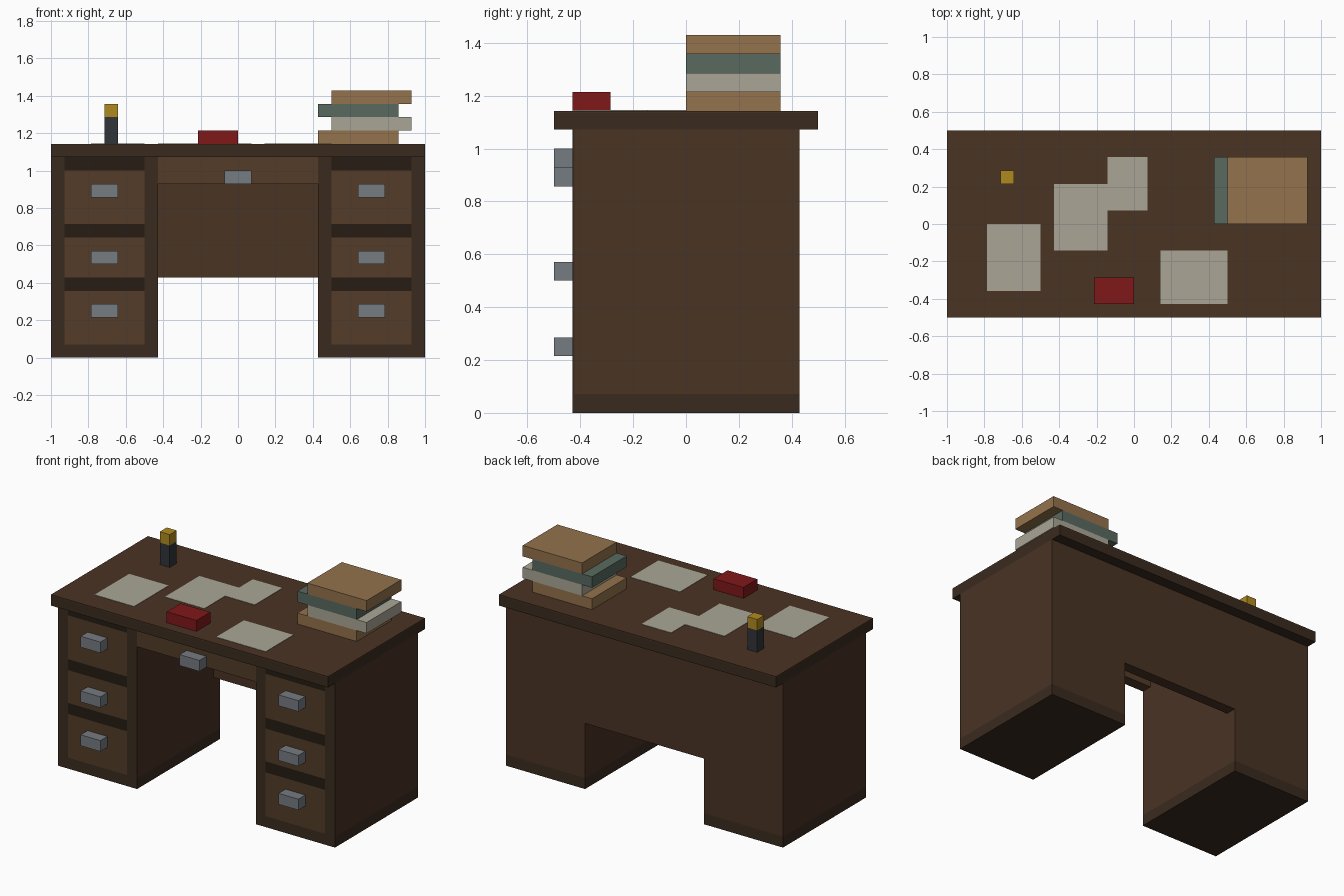
import bpy, bmesh

if "Cube" in bpy.data.objects:
    bpy.data.objects.remove(bpy.data.objects["Cube"])

U = 1 / 14  # one block of the grid


def material(name, r, g, b):
    m = bpy.data.materials.new(name)
    lin = [(c / 255 / 12.92) if c < 11 else ((c / 255 + 0.055) / 1.055) ** 2.4 for c in (r, g, b)]
    m.diffuse_color = (*lin, 1)
    m.use_nodes = True
    m.node_tree.nodes["Principled BSDF"].inputs["Base Color"].default_value = m.diffuse_color
    return m


wood = material("wood", 74, 51, 36)
drawer_wood = material("drawer_wood", 84, 60, 40)
trim = material("trim", 58, 43, 31)
gap = material("dark_gap", 38, 28, 20)
metal = material("metal", 118, 124, 130)
paper = material("paper", 170, 166, 150)
tan = material("tan_cover", 148, 115, 76)
green = material("green_cover", 88, 106, 96)
red = material("red", 128, 24, 26)
black = material("black", 48, 52, 56)
gold = material("gold", 176, 138, 32)


def box(name, x, y, z, mat):
    """Box from (min, max) pairs in blocks."""
    bm = bmesh.new()
    bmesh.ops.create_cube(bm, size=1)
    for v in bm.verts:
        v.co = [(r[0] if c < 0 else r[1]) * U for c, r in zip(v.co, (x, y, z))]
    mesh = bpy.data.meshes.new(name)
    bm.to_mesh(mesh)
    bm.free()
    mesh.materials.append(mat)
    ob = bpy.data.objects.new(name, mesh)
    bpy.context.collection.objects.link(ob)
    return ob


# Desk top: dark edge with a wooden surface
box("top_edge", (-14, 14), (-7, 7), (15, 15.9), trim)
box("top_surface", (-14, 14), (-7, 7), (15.9, 16), wood)

# Two pedestals with three drawers each
FACE = (-6, -5.9)
for side, s in (("left", -1), ("right", 1)):
    def span(a, b):
        return (min(s * a, s * b), max(s * a, s * b))

    box(side + "_plinth", span(6, 14), (-6, 6), (0, 1), trim)
    box(side + "_carcass", span(6, 14), (-5.9, 6), (1, 15), wood)
    box(side + "_inner_stile", span(6, 7), FACE, (1, 15), trim)
    box(side + "_outer_stile", span(13, 14), FACE, (1, 15), trim)
    for i, (z0, z1, hz) in enumerate(((1, 5, 3), (6, 9, 7), (10, 14, 12)), 1):
        box(f"{side}_drawer_{i}", span(7, 13), FACE, (z0, z1), drawer_wood)
        box(f"{side}_rail_{i}", span(7, 13), FACE, (z1, z1 + 1), gap)
        # handles sit at the same offset centre on both drawer columns
        box(f"{side}_handle_{i}", span(9, 11), (-7, -6), (hz, hz + 1), metal)

# Knee space: back panel, middle drawer front and its handle
box("back_panel", (-6, 6), (5, 6), (6, 15), wood)
box("middle_drawer", (-6, 6), (-6, -5), (13, 15), drawer_wood)
box("middle_handle", (-1, 1), (-7, -6), (13, 14), metal)

# Stacked books, alternately shifted
for i, mat in enumerate((tan, paper, green, tan)):
    x0 = 6 + i % 2
    box(f"book_{i + 1}", (x0, x0 + 6), (0, 5), (16 + i, 17 + i), mat)

# Loose sheets of paper
for i, (x, y) in enumerate((((-11, -7), (-5, 0)), ((-6, -2), (-2, 3)),
                            ((-2, 1), (1, 5)), ((2, 7), (-6, -2))), 1):
    box(f"paper_sheet_{i}", x, y, (16, 16.03), paper)

# Small red box and the candle-like stand
box("red_box", (-3, 0), (-6, -4), (16, 17), red)
box("stand_base", (-10, -9), (3, 4), (16, 18), black)
box("stand_tip", (-10, -9), (3, 4), (18, 19), gold)
